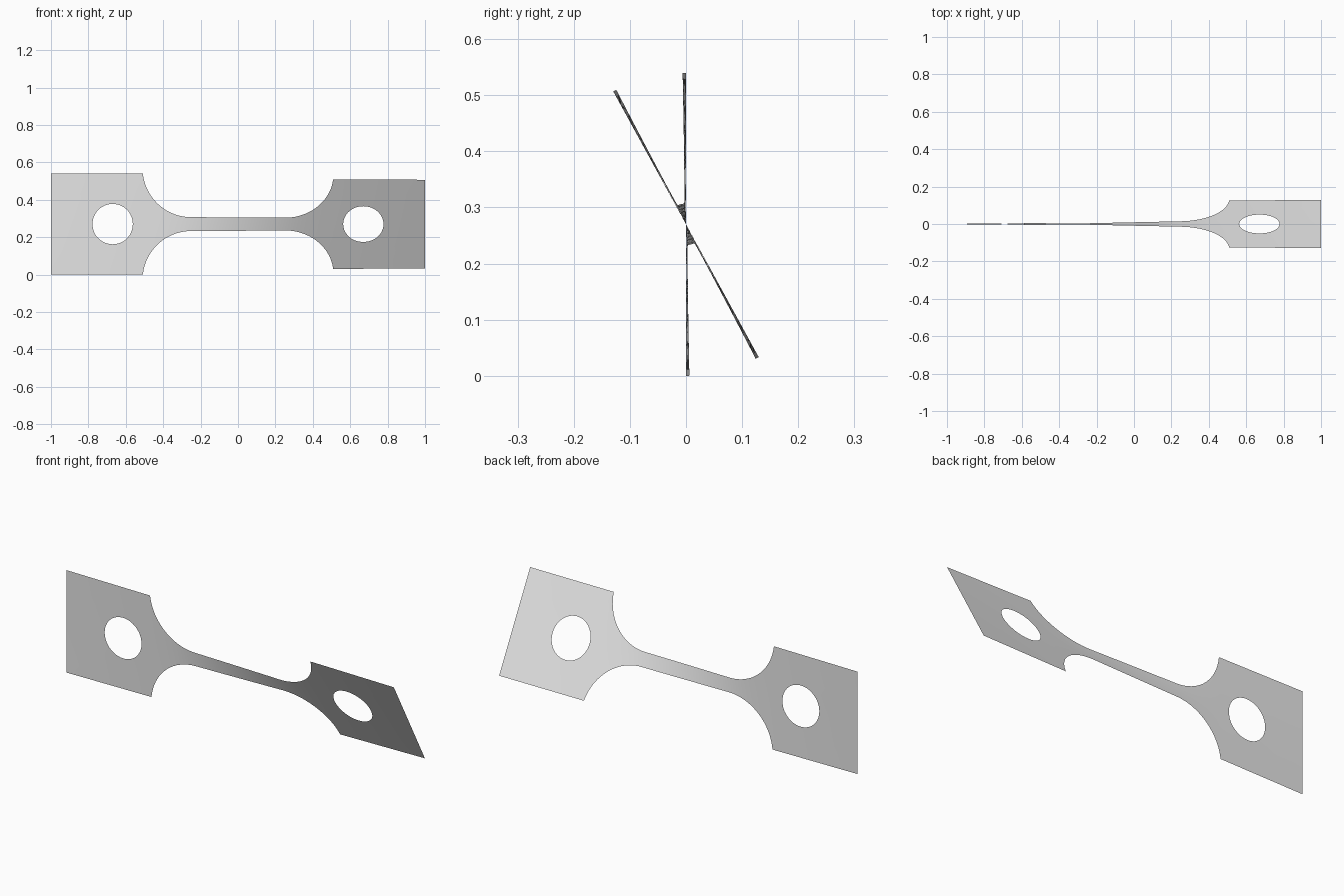
import bpy
import bmesh
from math import sqrt, sin, cos, pi, radians, hypot

HALF = 0.27          # half width of the end plates
NECK_R = 0.26        # fillet radius
FILLET_X = 0.25      # where the fillet starts
SHOULDER = 0.509     # where the plate starts
HOLE_X, HOLE_R = 0.67, 0.108
ROWS = 12
TWIST = radians(28.7)

if "Cube" in bpy.data.objects:
    bpy.data.objects.remove(bpy.data.objects["Cube"], do_unlink=True)


def half_width(x):
    d = abs(x) - FILLET_X
    if abs(x) >= SHOULDER:
        return HALF
    if d <= 0:
        return 0.037
    return 0.297 - sqrt(NECK_R ** 2 - d ** 2)


# Twist builds up fastest where the strip is narrow
STEPS = 1000
total = [0.0]
for i in range(STEPS):
    x = -1 + 2 * (i + 0.5) / STEPS
    total.append(total[-1] + half_width(x) ** -1.3)


def twist_angle(x):
    t = min(max((x + 1) / 2 * STEPS, 0), STEPS - 0.001)
    i = int(t)
    return TWIST * (total[i] + (total[i + 1] - total[i]) * (t - i)) / total[-1]


def add_grid(bm, lines, closed):
    """Join matching lists of points (x, z) with quads."""
    rows = [[bm.verts.new((x, 0, z)) for x, z in line] for line in lines]
    n = len(rows[0])
    for a, b in zip(rows, rows[1:]):
        for j in range(n if closed else n - 1):
            k = (j + 1) % n
            bm.faces.new((a[j], a[k], b[k], b[j]))


bm = bmesh.new()

# Neck with filleted shoulders, spaced by arc angle in the fillets
arc_end = (SHOULDER - FILLET_X) / NECK_R
angles = [i / 24 * 1.483 for i in range(25)]
fillet = [FILLET_X + NECK_R * sin(a) for a in angles[:-1]] + [SHOULDER]
middle = [FILLET_X * (i / 12 - 1) for i in range(1, 24)]
stations = [-x for x in reversed(fillet)] + middle + fillet
neck = []
for x in stations:
    w = half_width(x)
    neck.append([(x, w * (2 * j / ROWS - 1)) for j in range(ROWS + 1)])
add_grid(bm, neck, False)

# End plates, each a ring of faces from the hole to the rectangle
for side in (-1, 1):
    rim = []
    corners = [(SHOULDER, -HALF), (1, -HALF), (1, HALF), (SHOULDER, HALF)]
    for i, (x0, z0) in enumerate(corners):
        x1, z1 = corners[(i + 1) % 4]
        for j in range(ROWS):
            t = j / ROWS
            rim.append((x0 + (x1 - x0) * t, z0 + (z1 - z0) * t))
    hole = []
    for x, z in rim:
        d = hypot(x - HOLE_X, z)
        hole.append((HOLE_X + (x - HOLE_X) / d * HOLE_R, z / d * HOLE_R))
    loops = []
    for k in range(5):
        t = k / 4
        loops.append([(side * (h[0] + (r[0] - h[0]) * t), h[1] + (r[1] - h[1]) * t)
                      for h, r in zip(hole, rim)])
    add_grid(bm, loops, True)

# Weld, face the front, then twist about the long axis
bmesh.ops.remove_doubles(bm, verts=bm.verts, dist=0.0005)
bm.normal_update()
bmesh.ops.reverse_faces(bm, faces=[f for f in bm.faces if f.normal.y > 0])
for v in bm.verts:
    a, r = twist_angle(v.co.x), v.co.z
    v.co.y = -r * sin(a)
    v.co.z = HALF + r * cos(a)

mesh = bpy.data.meshes.new("twisted_strip")
bm.to_mesh(mesh)
bm.free()
strip = bpy.data.objects.new("twisted_strip", mesh)
bpy.context.collection.objects.link(strip)
for p in mesh.polygons:
    p.use_smooth = True

# Plain grey metal
grey = bpy.data.materials.new("light_grey")
grey.use_nodes = True
grey.diffuse_color = (0.8, 0.8, 0.8, 1)
grey.node_tree.nodes["Principled BSDF"].inputs["Base Color"].default_value = (0.8, 0.8, 0.8, 1)
mesh.materials.append(grey)
